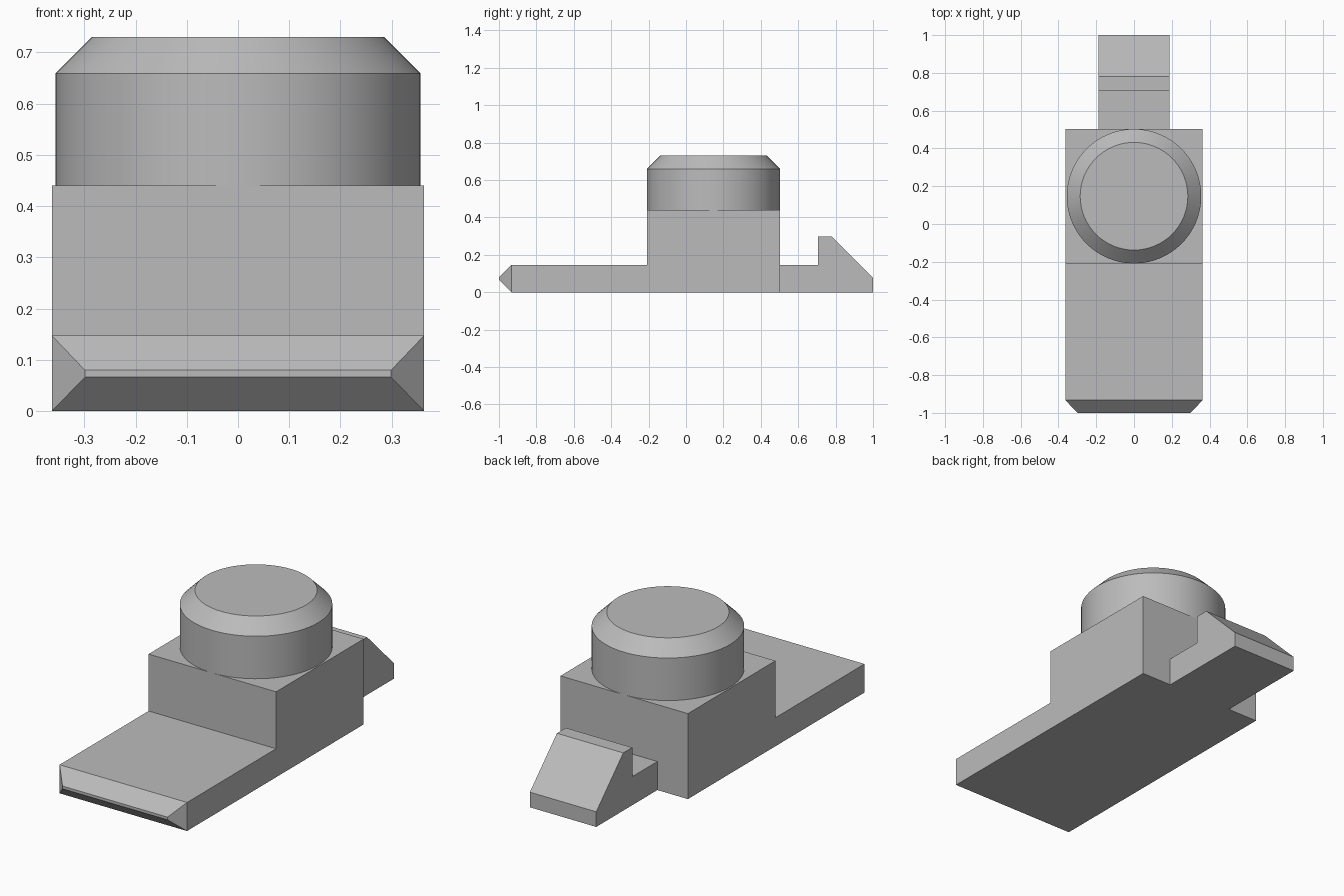
import bpy, bmesh, math

if "Cube" in bpy.data.objects:
    bpy.data.objects.remove(bpy.data.objects["Cube"])

mat = bpy.data.materials.new("light_grey")
mat.diffuse_color = (0.5, 0.5, 0.5, 1)
mat.use_nodes = True
mat.node_tree.nodes["Principled BSDF"].inputs["Base Color"].default_value = mat.diffuse_color


def finish(name, bm):
    bmesh.ops.recalc_face_normals(bm, faces=bm.faces)
    mesh = bpy.data.meshes.new(name)
    bm.to_mesh(mesh)
    bm.free()
    mesh.materials.append(mat)
    ob = bpy.data.objects.new(name, mesh)
    bpy.context.collection.objects.link(ob)
    return ob


def extrude_profile(bm, profile, half):
    """Extrude a (y, z) side profile across x from -half to half."""
    face = bm.faces.new([bm.verts.new((-half, y, z)) for y, z in profile])
    out = bmesh.ops.extrude_face_region(bm, geom=[face])["geom"]
    verts = [v for v in out if isinstance(v, bmesh.types.BMVert)]
    bmesh.ops.translate(bm, verts=verts, vec=(2 * half, 0, 0))


W, FRONT, BACK, PLATE, TOP = 0.363, -0.209, 0.503, 0.147, 0.44

# Stepped body with a bevelled front nose
bm = bmesh.new()
extrude_profile(bm, [(-0.933, 0), (BACK, 0), (BACK, TOP), (FRONT, TOP),
                     (FRONT, PLATE), (-0.933, PLATE)], W)
bm.normal_update()
nose = min(bm.faces, key=lambda f: f.calc_center_median().y)
tip = bmesh.ops.extrude_discrete_faces(bm, faces=[nose])["faces"][0]
for v in tip.verts:
    v.co.x *= 0.299 / W
    v.co.y = -1
    v.co.z = 0.08 if v.co.z > 0.07 else 0.066
finish("body", bm)

# Rear latch with a sloped catch
bm = bmesh.new()
extrude_profile(bm, [(BACK, 0), (1, 0), (1, 0.078), (0.78, 0.297),
                     (0.707, 0.297), (0.707, PLATE), (BACK, PLATE)], 0.189)
finish("rear_latch", bm)

# Round button with a chamfered rim
bm = bmesh.new()
N, R, CY = 64, 0.356, 0.147
rings = []
for r, z in [(R, TOP), (R, 0.659), (0.285, 0.73)]:
    rings.append([bm.verts.new((r * math.cos(2 * math.pi * i / N),
                                CY + r * math.sin(2 * math.pi * i / N), z))
                  for i in range(N)])
for a, b in zip(rings, rings[1:]):
    for i in range(N):
        j = (i + 1) % N
        bm.faces.new((a[i], a[j], b[j], b[i]))
bm.faces.new(rings[0])
bm.faces.new(rings[-1])
button = finish("button", bm)
bpy.context.view_layer.objects.active = button
button.select_set(True)
bpy.ops.object.shade_smooth_by_angle(angle=math.radians(30))
